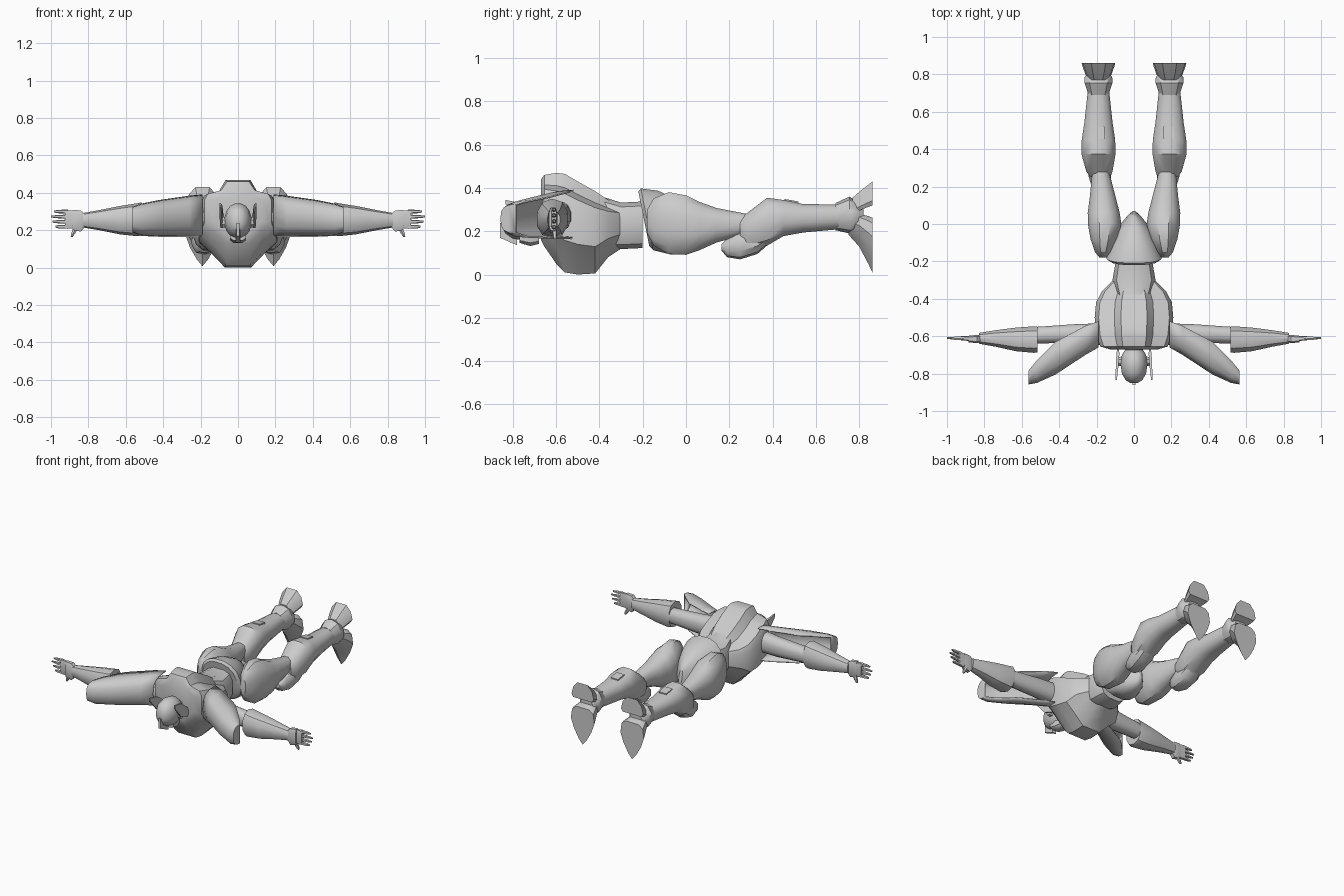
import bpy, bmesh, math


def oval(n=12, p=2.4):
    """Unit superellipse ring."""
    pts = []
    for i in range(n):
        a = 2 * math.pi * (i + 0.5) / n
        c, s = math.cos(a), math.sin(a)
        pts.append((math.copysign(abs(c) ** (2 / p), c), math.copysign(abs(s) ** (2 / p), s)))
    return pts


def mirrored(half):
    """Close a right-hand half outline into a full ring."""
    return half + [(-u, v) for u, v in reversed(half) if abs(u) > 1e-6]


def finish(name, bm, mirror, angle):
    bmesh.ops.recalc_face_normals(bm, faces=bm.faces)
    me = bpy.data.meshes.new(name)
    bm.to_mesh(me)
    bm.free()
    ob = bpy.data.objects.new(name, me)
    bpy.context.collection.objects.link(ob)
    if mirror:
        ob.modifiers.new("mirror", 'MIRROR')
    bpy.ops.object.select_all(action='DESELECT')
    ob.select_set(True)
    bpy.context.view_layer.objects.active = ob
    bpy.ops.object.shade_smooth_by_angle(angle=math.radians(angle))
    return ob


def loft(name, axis, stations, shape=None, mirror=False, tilt=0.0, angle=35):
    """Stations: (position along axis, centre u, half width u, low v, high v)."""
    shape = shape or oval()
    bm = bmesh.new()
    rings = []
    for t, cu, ru, lo, hi in stations:
        ring = []
        for u, v in shape:
            uu, vv = cu + u * ru, (lo + hi) / 2 + v * (hi - lo) / 2
            tt = t + tilt * (vv - (lo + hi) / 2)
            co = {'x': (tt, uu, vv), 'y': (uu, tt, vv), 'z': (uu, vv, tt)}[axis]
            ring.append(bm.verts.new(co))
        rings.append(ring)
    n = len(shape)
    for a, b in zip(rings, rings[1:]):
        for i in range(n):
            j = (i + 1) % n
            bm.faces.new((a[i], a[j], b[j], b[i]))
    bm.faces.new(rings[0])
    bm.faces.new(rings[-1])
    return finish(name, bm, mirror, angle)


BOX = [(1, 1), (-1, 1), (-1, -1), (1, -1)]

# Torso: flattened octagon with narrow chest and back ridges
torso = mirrored([(.33, 1), (.5, .72), (.9, .6), (1, .4), (1, -.35), (.7, -.62), (.33, -1)])
loft("torso", 'y', [
    (-.67, 0, .13, .16, .44), (-.655, 0, .18, .13, .46), (-.60, 0, .2, .05, .47),
    (-.56, 0, .205, .01, .465), (-.50, 0, .21, .0, .43), (-.42, 0, .203, .005, .385),
    (-.36, 0, .172, .08, .345), (-.30, 0, .11, .12, .325)], torso)
loft("waist", 'y', [(-.44, 0, .06, .15, .385), (-.38, 0, .095, .13, .36),
                    (-.30, 0, .118, .115, .335), (-.2, 0, .1, .12, .34)], oval(12, 3))

# Pelvis: ogive skirt, tilted toward the front
loft("pelvis", 'y', [(-.195, 0, .13, .13, .385), (-.18, 0, .15, .11, .4),
                     (-.10, 0, .122, .09, .39), (-.02, 0, .085, .1, .35),
                     (.04, 0, .035, .13, .3), (.06, 0, .012, .17, .27)],
     oval(16, 2.3), tilt=-.2)

# Neck and head, face looking down
loft("neck", 'y', [(-.72, 0, .045, .19, .3), (-.63, 0, .055, .18, .31)])
loft("helmet", 'y', [(-.85, 0, .02, .22, .27), (-.835, 0, .045, .19, .31),
                     (-.80, 0, .066, .165, .335), (-.75, 0, .073, .155, .345),
                     (-.70, 0, .066, .17, .335), (-.675, 0, .05, .19, .31)], oval(16, 2.1))
loft("jaw", 'y', [(-.77, 0, .045, .145, .2), (-.72, 0, .045, .13, .2),
                  (-.68, 0, .028, .14, .2)], oval(8, 3))
loft("brow_crest", 'y', [(-.86, 0, .008, .17, .24), (-.78, 0, .014, .135, .2)], BOX)
loft("ear_pod", 'x', [(.06, -.735, .03, .21, .28), (.085, -.735, .024, .215, .27)],
     oval(8, 2), mirror=True)
loft("ear_blade", 'y', [(-.835, .096, .004, .325, .345), (-.76, .09, .007, .24, .33),
                        (-.69, .086, .008, .215, .28), (-.67, .085, .004, .22, .25)],
     BOX, mirror=True)


# Shoulder guard: arched shell, open toward the arm, closed at the tip
def shoulder_guard():
    bm = bmesh.new()
    rows = []
    for x, crown, edge, lo, hi in [(.19, -.66, -.52, .165, .392), (.26, -.70, -.545, .165, .385),
                                   (.42, -.805, -.63, .165, .362), (.52, -.85, -.73, .17, .342),
                                   (.565, -.858, -.785, .19, .325)]:
        row = []
        for i in range(9):
            a = math.pi * i / 8
            s, c = max(0, math.sin(a)) ** .75, math.cos(a)
            c = math.copysign(abs(c) ** .7, c)
            row.append(bm.verts.new((x, edge + (crown - edge) * s,
                                     (lo + hi) / 2 + c * (hi - lo) / 2)))
        rows.append(row)
    for a, b in zip(rows, rows[1:]):
        for i in range(8):
            bm.faces.new((a[i], a[i + 1], b[i + 1], b[i]))
    bm.faces.new(rows[-1])
    ob = finish("shoulder_guard", bm, True, 40)
    ob.modifiers.new("shell", 'SOLIDIFY').thickness = .008


shoulder_guard()

# Arms
loft("upper_arm", 'x', [(.17, -.59, .06, .2, .34), (.3, -.585, .052, .2, .33),
                        (.54, -.595, .045, .21, .31)], mirror=True)
loft("forearm", 'x', [(.515, -.617, .072, .175, .35), (.535, -.618, .074, .168, .345),
                      (.63, -.617, .066, .178, .33), (.74, -.612, .046, .2, .308),
                      (.83, -.611, .03, .215, .292)], oval(10, 2.3), mirror=True)

# Hands
loft("wrist_guard", 'x', [(.82, -.613, .02, .215, .29), (.84, -.615, .023, .19, .308),
                          (.885, -.615, .018, .2, .312)], oval(8, 3.5), mirror=True)
loft("palm", 'x', [(.84, -.613, .015, .21, .3), (.925, -.611, .012, .208, .312)],
     oval(8, 4), mirror=True)
for i, tip in enumerate((.975, .992, 1.0, .985)):
    z = .219 + i * .027
    loft("finger", 'x', [(.91, -.611, .011, z - .011, z + .011),
                         (.96, -.611, .009, z - .009, z + .009),
                         (tip, -.609, .005, z - .005, z + .005)], oval(6, 3), mirror=True)
loft("thumb", 'z', [(.165, .889, .006, -.612, -.6), (.185, .88, .012, -.617, -.597),
                    (.225, .86, .015, -.62, -.6)], oval(6, 3), mirror=True)

# Legs
loft("thigh", 'y', [(-.18, .165, .02, .19, .3), (-.15, .165, .045, .13, .355),
                    (-.08, .16, .075, .09, .385), (.0, .157, .092, .087, .37),
                    (.06, .162, .088, .108, .34), (.14, .167, .072, .145, .31),
                    (.28, .178, .046, .185, .282)], oval(12, 2.3), mirror=True)
loft("shin", 'y', [(.25, .18, .055, .15, .26), (.28, .185, .072, .11, .285),
                   (.375, .19, .094, .13, .358), (.45, .19, .092, .175, .347),
                   (.54, .19, .078, .192, .328), (.70, .19, .06, .207, .325),
                   (.78, .19, .05, .215, .32)], mirror=True)
loft("knee_guard", 'y', [(.165, .18, .028, .11, .14), (.19, .18, .045, .08, .165),
                         (.25, .182, .062, .07, .2), (.33, .187, .066, .095, .22),
                         (.41, .19, .05, .165, .24)], oval(10, 2.6), mirror=True)
loft("calf_vent", 'y', [(.455, .185, .03, .3, .349), (.52, .185, .027, .3, .338)],
     BOX, mirror=True)
loft("ankle_guard", 'y', [(.69, .19, .056, .205, .33), (.755, .19, .078, .19, .36),
                          (.785, .19, .077, .2, .34), (.82, .19, .05, .22, .31)],
     oval(10, 2.2), mirror=True)

# Feet: pointed toe and flared heel on a flat sole
toe = mirrored([(0, -1), (.35, -.7), (.75, -.2), (1, .3), (.9, .8), (.55, 1)])
loft("toe", 'y', [(.75, .19, .05, .185, .27), (.80, .19, .07, .13, .28),
                  (.845, .19, .086, .045, .27), (.862, .19, .09, .008, .262)], toe, mirror=True)
heel = mirrored([(.85, -1), (1, -.6), (.85, .3), (.45, 1)])
loft("heel", 'y', [(.77, .19, .05, .28, .355), (.81, .19, .068, .3, .39),
                   (.862, .19, .085, .32, .43)], heel, mirror=True)
